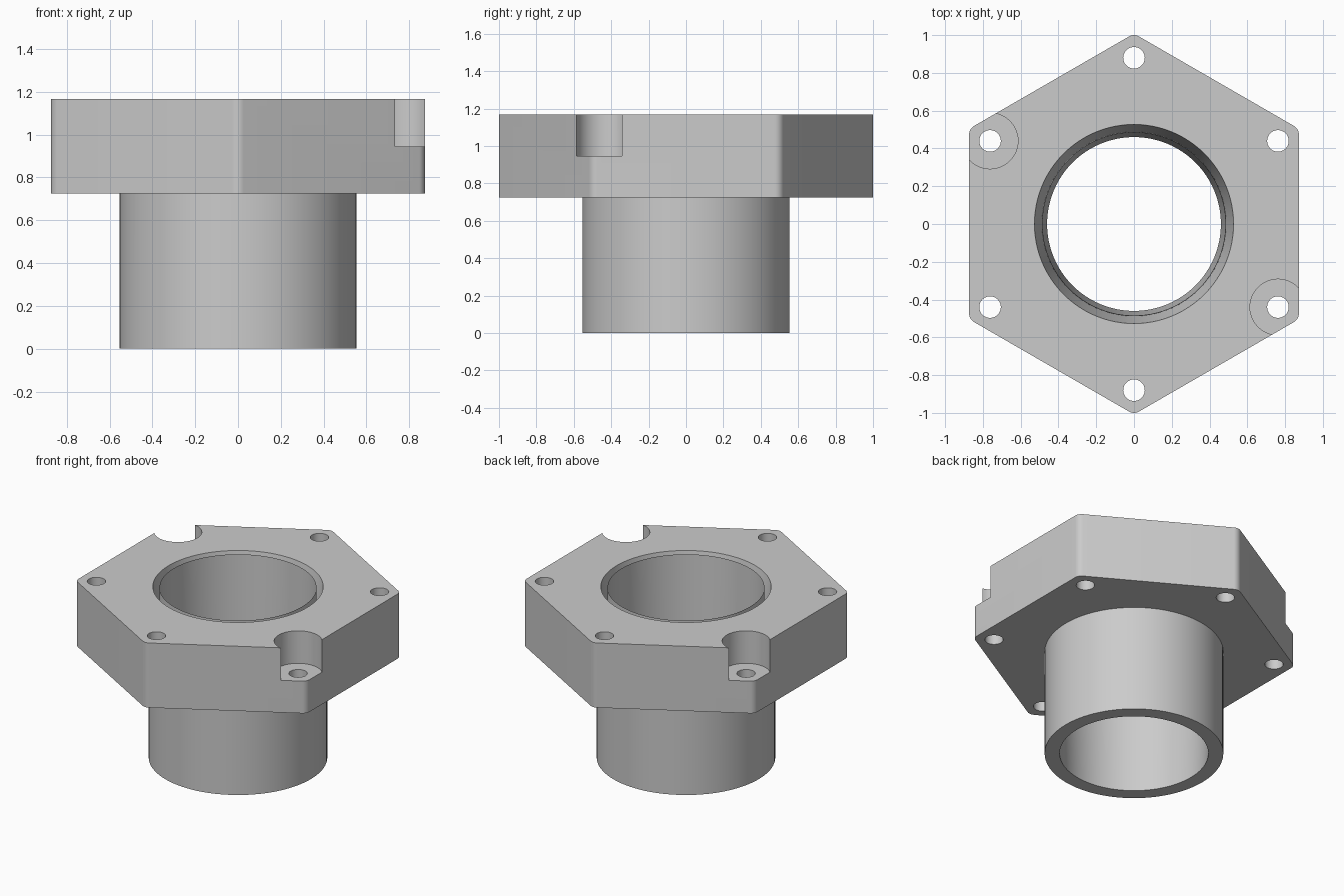
import bpy, bmesh
from math import pi, cos, sin, radians
from mathutils import Matrix, Vector

if "Cube" in bpy.data.objects:
    bpy.data.objects.remove(bpy.data.objects["Cube"])

FLANGE_BOTTOM, TOP = 0.725, 1.167
APOTHEM, CORNER = 0.873, 0.052
BOLT_CIRCLE = 0.88

grey = bpy.data.materials.new("light grey metal")
grey.use_nodes = True
grey.diffuse_color = (0.6, 0.6, 0.6, 1)
grey.node_tree.nodes["Principled BSDF"].inputs["Base Color"].default_value = grey.diffuse_color


def make_object(name, bm):
    bmesh.ops.recalc_face_normals(bm, faces=bm.faces)
    mesh = bpy.data.meshes.new(name)
    bm.to_mesh(mesh)
    bm.free()
    mesh.materials.append(grey)
    obj = bpy.data.objects.new(name, mesh)
    bpy.context.collection.objects.link(obj)
    return obj


def prism(name, outline, z0, z1):
    bm = bmesh.new()
    face = bm.faces.new([bm.verts.new((x, y, z0)) for x, y in outline])
    ext = bmesh.ops.extrude_face_region(bm, geom=[face])
    moved = [v for v in ext["geom"] if isinstance(v, bmesh.types.BMVert)]
    bmesh.ops.translate(bm, verts=moved, vec=(0, 0, z1 - z0))
    return make_object(name, bm)


def cylinder(name, radius, z0, z1, x=0, y=0, sides=48):
    ring = [(x + radius * cos(2 * pi * i / sides), y + radius * sin(2 * pi * i / sides))
            for i in range(sides)]
    return prism(name, ring, z0, z1)


def lathe(name, profile, sides=96):
    bm = bmesh.new()
    verts = [bm.verts.new((r, 0, z)) for r, z in profile]
    edges = [bm.edges.new(pair) for pair in zip(verts, verts[1:])]
    bmesh.ops.spin(bm, geom=verts + edges, cent=(0, 0, 0), axis=(0, 0, 1),
                   angle=2 * pi, steps=sides)
    bmesh.ops.remove_doubles(bm, verts=bm.verts, dist=0.0001)
    return make_object(name, bm)


def combine(target, tool, operation):
    mod = target.modifiers.new(operation.lower(), 'BOOLEAN')
    mod.object, mod.operation, mod.solver = tool, operation, 'EXACT'
    tool.hide_render = True
    bpy.context.view_layer.objects.active = target
    bpy.ops.object.modifier_apply(modifier=mod.name)
    bpy.data.objects.remove(tool)


# Hexagonal flange with rounded corners
outline = []
for k in range(6):
    mid = radians(30 + 60 * k)
    dist = (APOTHEM - CORNER) / cos(pi / 6)
    for s in range(9):
        a = mid + radians(-30 + 60 * s / 8)
        outline.append((dist * cos(mid) + CORNER * cos(a), dist * sin(mid) + CORNER * sin(a)))
body = prism("flanged_sleeve", outline, FLANGE_BOTTOM, TOP)

# Sleeve below the flange
combine(body, cylinder("sleeve", 0.553, 0, FLANGE_BOTTOM + 0.1, sides=96), 'UNION')

# Tapered bore with a thin lip and a relief groove at the mouth
bore = [(0, -0.05), (0.459, -0.05), (0.486, 1.16), (0.488, 0.95), (0.533, 1.2), (0, 1.2)]
combine(body, lathe("bore_cutter", bore), 'DIFFERENCE')

# Six bolt holes, two of them counterbored
for k in range(6):
    a = radians(30 + 60 * k)
    x, y = BOLT_CIRCLE * cos(a), BOLT_CIRCLE * sin(a)
    combine(body, cylinder("hole_cutter", 0.057, 0.6, 1.3, x, y), 'DIFFERENCE')
    if k in (2, 5):
        combine(body, cylinder("counterbore_cutter", 0.148, 0.945, 1.3, x, y), 'DIFFERENCE')

# Smooth round walls, sharp edges
bpy.ops.object.select_all(action='DESELECT')
body.select_set(True)
bpy.context.view_layer.objects.active = body
bpy.ops.object.shade_smooth_by_angle(angle=radians(25))
